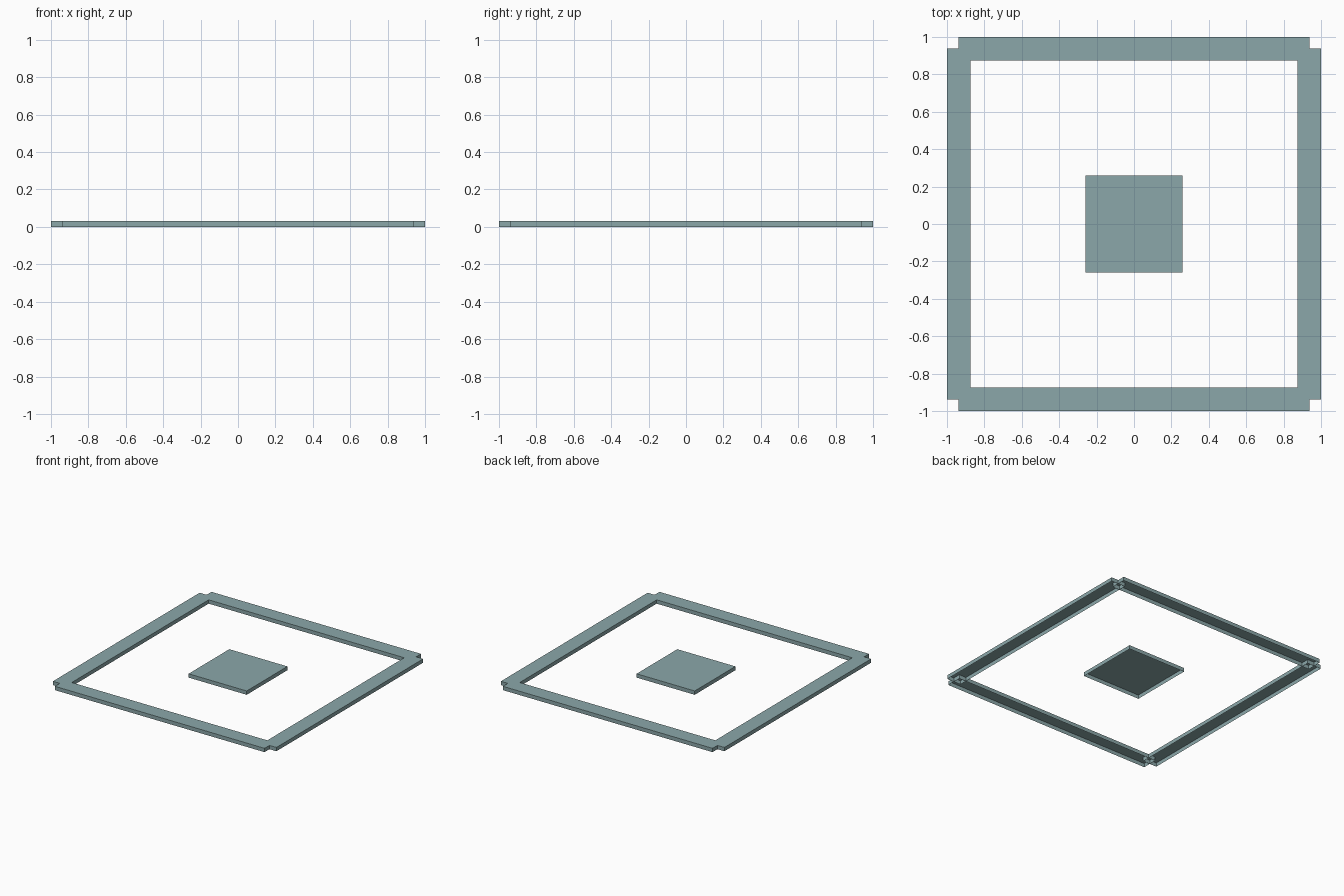
import bpy, bmesh

if "Cube" in bpy.data.objects:
    bpy.data.objects.remove(bpy.data.objects["Cube"])

HEIGHT = 0.031
OUTER, WIDTH = 1.0, 0.125
MID = OUTER - WIDTH / 2  # centre line of each rail, also where rails end

mat = bpy.data.materials.new("grey_teal")
mat.diffuse_color = (0.26, 0.39, 0.40, 1.0)
mat.use_nodes = True
mat.node_tree.nodes["Principled BSDF"].inputs["Base Color"].default_value = mat.diffuse_color


def open_tray(name, x, y, size_x, size_y):
    """Box with a top and four walls, hollow and open underneath."""
    bm = bmesh.new()
    bmesh.ops.create_cube(bm, size=1)
    for v in bm.verts:
        v.co = (x + v.co.x * size_x, y + v.co.y * size_y, (v.co.z + 0.5) * HEIGHT)
    bm.normal_update()
    bottom = [f for f in bm.faces if f.normal.z < -0.5]
    bmesh.ops.delete(bm, geom=bottom, context='FACES_ONLY')
    mesh = bpy.data.meshes.new(name)
    bm.to_mesh(mesh)
    bm.free()
    mesh.materials.append(mat)
    obj = bpy.data.objects.new(name, mesh)
    bpy.context.collection.objects.link(obj)
    return obj


# Centre panel
open_tray("centre_panel", 0, 0, 0.52, 0.52)

# Border rails, overlapping at the corners
for side, s in (("front", -1), ("back", 1)):
    open_tray(side + "_rail", 0, s * MID, 2 * MID, WIDTH)
for side, s in (("left", -1), ("right", 1)):
    open_tray(side + "_rail", s * MID, 0, WIDTH, 2 * MID)
